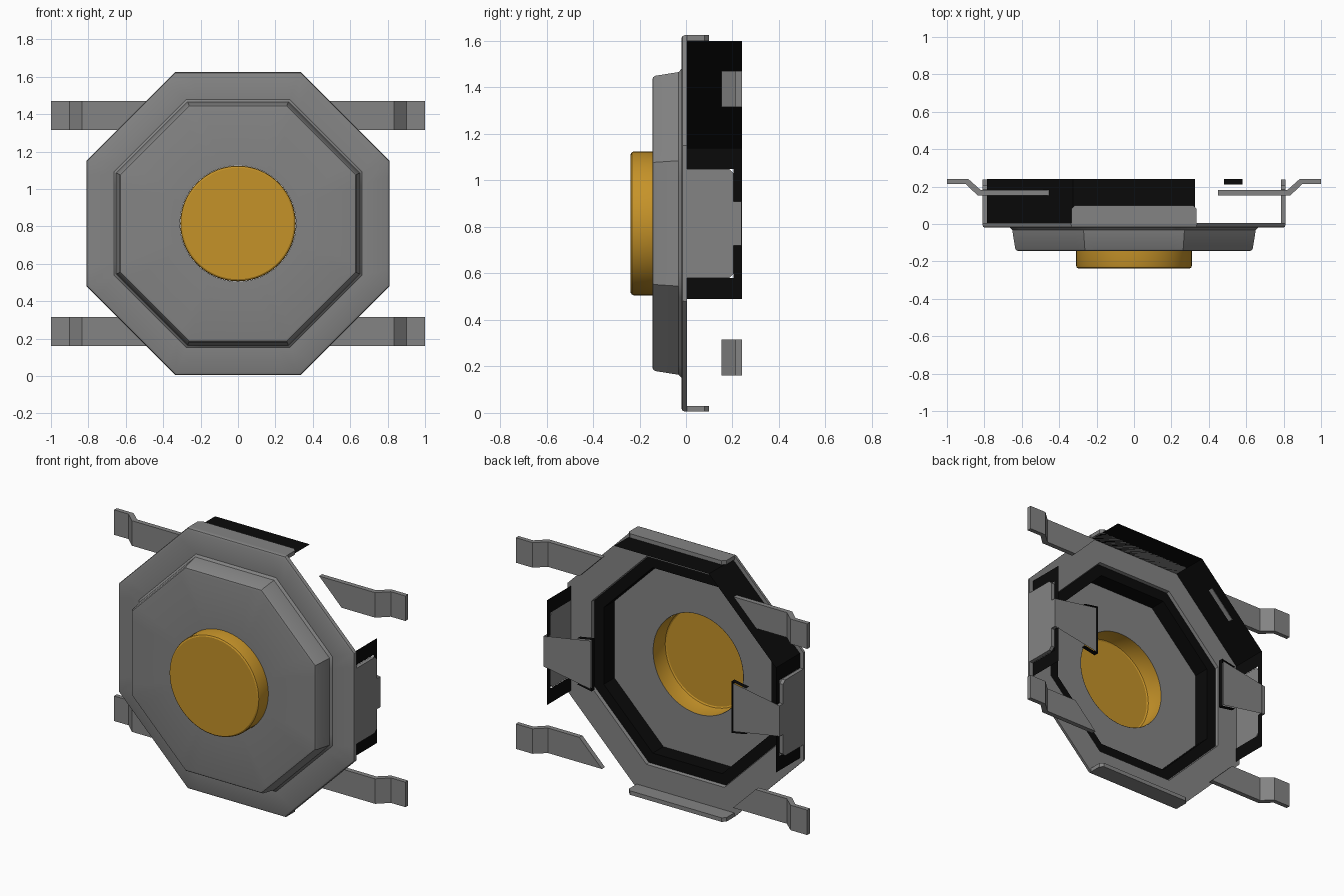
import bpy, bmesh, math

CZ = 0.815                      # height of the switch axis
T = math.tan(math.pi / 8)       # regular octagon half-side ratio

if "Cube" in bpy.data.objects:
    bpy.data.objects.remove(bpy.data.objects["Cube"], do_unlink=True)


def material(name, r, g, b):
    m = bpy.data.materials.new(name)
    m.use_nodes = True
    m.diffuse_color = (r, g, b, 1)
    m.node_tree.nodes["Principled BSDF"].inputs["Base Color"].default_value = (r, g, b, 1)
    return m


METAL = material("grey metal", 0.23, 0.23, 0.23)
BLACK = material("black plastic", 0.003, 0.003, 0.003)
GOLD = material("amber plastic", 0.56, 0.29, 0.022)


def finish(name, bm, mat, smooth=False):
    bmesh.ops.recalc_face_normals(bm, faces=bm.faces)
    me = bpy.data.meshes.new(name)
    bm.to_mesh(me)
    bm.free()
    me.materials.append(mat)
    ob = bpy.data.objects.new(name, me)
    ob.location.z = CZ
    bpy.context.collection.objects.link(ob)
    if smooth:
        bpy.ops.object.select_all(action="DESELECT")
        ob.select_set(True)
        bpy.context.view_layer.objects.active = ob
        bpy.ops.object.shade_smooth_by_angle(angle=math.radians(32))
    return ob


def octagon(h, y, steps=8):
    c = h * T
    corners = [(h, -c), (h, c), (c, h), (-c, h), (-h, c), (-h, -c), (-c, -h), (c, -h)]
    pts = []
    for i, (x0, z0) in enumerate(corners):
        x1, z1 = corners[(i + 1) % 8]
        for k in range(steps):
            f = k / steps
            pts.append((x0 + (x1 - x0) * f, y, z0 + (z1 - z0) * f))
    return pts


def circle(r, y):
    # same point directions as the octagon, so both loft together
    return [(x * r / math.hypot(x, z), y, z * r / math.hypot(x, z))
            for x, _, z in octagon(1, 0)]


def loft(name, rings, mat, closed=False, cap=False):
    bm = bmesh.new()
    loops = [[bm.verts.new(p) for p in ring] for ring in rings]
    pairs = list(zip(loops, loops[1:]))
    if closed:
        pairs.append((loops[-1], loops[0]))
    for a, b in pairs:
        n = len(a)
        for i in range(n):
            j = (i + 1) % n
            bm.faces.new((a[i], a[j], b[j], b[i]))
    if cap:
        bm.faces.new(loops[-1])
    return finish(name, bm, mat, True)


def prism(name, front, back, mat):
    bm = bmesh.new()
    a = [bm.verts.new(p) for p in front]
    b = [bm.verts.new(p) for p in back]
    bm.faces.new(a)
    bm.faces.new(b)
    for i in range(len(a)):
        j = (i + 1) % len(a)
        bm.faces.new((a[i], a[j], b[j], b[i]))
    return finish(name, bm, mat)


def sheet(name, polys, mat):
    bm = bmesh.new()
    for poly in polys:
        bm.faces.new([bm.verts.new(p) for p in poly])
    bmesh.ops.remove_doubles(bm, verts=bm.verts, dist=1e-5)
    return finish(name, bm, mat)


# Pressed metal cover: flat rim, raised dome, round hole
cover = [circle(0.31, -0.145)]
cover += [octagon(h, y) for h, y in (
    (0.615, -0.145), (0.628, -0.142), (0.635, -0.132), (0.651, -0.032), (0.664, -0.02),
    (0.795, -0.02), (0.806, -0.015), (0.81, -0.004), (0.81, 0.005), (0.645, 0.005),
    (0.622, -0.12))]
cover.append(circle(0.31, -0.12))
loft("metal_cover", cover, METAL, closed=True)

# Button cap, open at the back
loft("button", [circle(r, y) for r, y in (
    (0.309, -0.12), (0.309, -0.225), (0.306, -0.233), (0.298, -0.238))], GOLD, cap=True)

# Plastic ring inside the dome
loft("inner_ring", [octagon(0.64, -0.015), octagon(0.575, -0.015), octagon(0.575, -0.119)], BLACK)

# Folded lips at top and bottom of the rim
for label, s in (("top", 1), ("bottom", -1)):
    outline = [(-0.335, -0.004), (0.335, -0.004), (0.335, 0.08), (0.315, 0.1),
               (-0.315, 0.1), (-0.335, 0.08)]
    prism(label + "_lip", [(x, y, s * 0.81) for x, y in outline],
          [(x, y, s * 0.785) for x, y in outline], METAL)

# Plastic body walls: top and one diagonal
H, Y0, Y1 = 0.785, 0.005, 0.24
C = H * T


def wall(x0, z0, x1, z1):
    return [(x0, Y0, z0), (x1, Y0, z1), (x1, Y1, z1), (x0, Y1, z0)]


sheet("body_top_walls", [wall(C, H, -C, H), wall(-C, H, -H, C)], BLACK)

# Side walls, tabs, clips and clip pockets
for side, s in (("left", 1), ("right", -1)):
    polys = []
    for t in (1, -1):
        polys.append(wall(s * H, t * 0.235, s * H, t * C))
        polys.append([(s * H, y, t * z) for y, z in
                      ((0.205, 0.095), (0.205, 0.235), (Y1, 0.235), (Y1, 0.095))])
    sheet(side + "_body_wall", polys, BLACK)

    half = [(-0.004, 0.235), (0.185, 0.235), (0.205, 0.215), (0.205, 0.095), (0.238, 0.095)]
    outline = half + [(y, -z) for y, z in reversed(half)]
    prism(side + "_tab", [(s * 0.81, y, z) for y, z in outline],
          [(s * 0.787, y, z) for y, z in outline], METAL)

    sheet(side + "_clip", [[(s * x, 0.237, z) for x, z in
                            ((0.81, 0.095), (0.49, 0.15), (0.49, -0.15), (0.81, -0.095))]], METAL)

    path = [(0.58, 0.142), (0.48, 0.16), (0.48, -0.16), (0.58, -0.142)]
    sheet(side + "_clip_pocket", [
        [(s * a[0], 0.21, a[1]), (s * b[0], 0.21, b[1]),
         (s * b[0], Y1, b[1]), (s * a[0], Y1, a[1])] for a, b in zip(path, path[1:])], BLACK)

# Four bent terminals, cut diagonally where they meet the body
for side, s in (("left", 1), ("right", -1)):
    for level, t in (("upper", 1), ("lower", -1)):
        def section(z):
            inner = 1.105 - z
            pts = [(inner, 0.152), (0.835, 0.152), (0.9, 0.213), (1, 0.213),
                   (1, 0.24), (0.885, 0.24), (0.82, 0.182), (inner, 0.182)]
            return [(s * x, y, t * z) for x, y in pts]
        prism(level + "_" + side + "_terminal", section(0.5), section(0.655), METAL)
